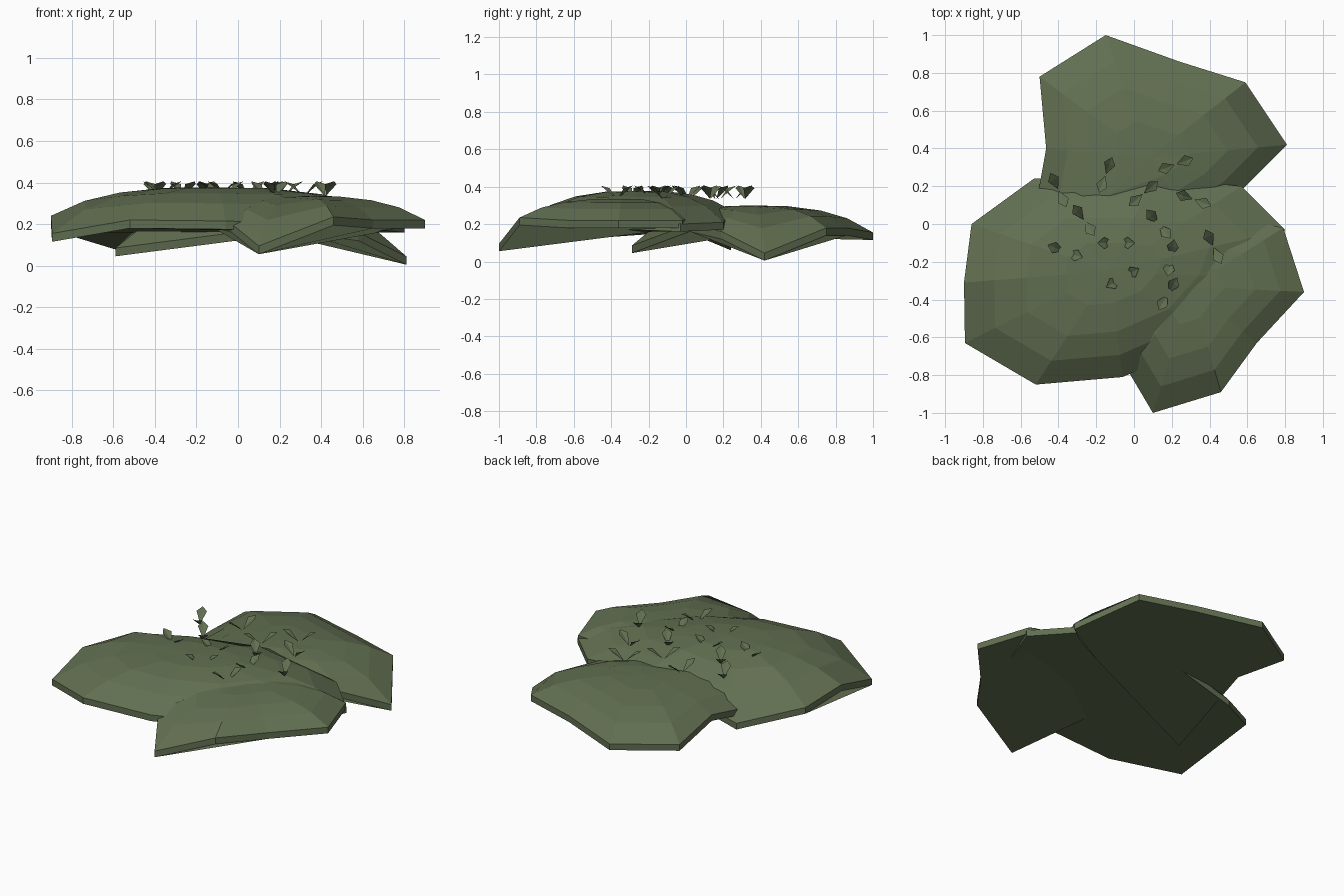
import bpy, bmesh, math
from mathutils import Vector

if "Cube" in bpy.data.objects:
    bpy.data.objects.remove(bpy.data.objects["Cube"])

green = bpy.data.materials.new("moss_green")
green.diffuse_color = (0.122, 0.16, 0.083, 1)
green.use_nodes = True
green.node_tree.nodes["Principled BSDF"].inputs["Base Color"].default_value = green.diffuse_color


def finish(name, bm):
    me = bpy.data.meshes.new(name)
    bm.to_mesh(me)
    bm.free()
    me.materials.append(green)
    ob = bpy.data.objects.new(name, me)
    bpy.context.collection.objects.link(ob)


# Dome: rings shrink from an irregular rim to a peak, with a thin lip and flat base
def cap(name, peak, rim, thick=0.04):
    bm = bmesh.new()
    peak = Vector(peak)
    n = len(rim)
    rings = []
    for r, d in [(1, 1), (0.79, 0.48), (0.57, 0.19), (0.3, 0.03)]:  # radius, drop
        ring = []
        for p in rim:
            v = Vector(p) - peak
            ring.append(bm.verts.new(peak + Vector((v.x * r, v.y * r, v.z * d))))
        rings.append(ring)
    top = bm.verts.new(peak)
    low = [bm.verts.new((x, y, z - thick)) for x, y, z in rim]
    for i in range(n):
        j = (i + 1) % n
        for a, b in zip([low] + rings, rings):
            bm.faces.new((a[i], a[j], b[j], b[i]))
        bm.faces.new((rings[-1][i], rings[-1][j], top))
    bm.faces.new(low)
    bmesh.ops.recalc_face_normals(bm, faces=bm.faces)
    finish(name, bm)


cap("left_cap", (-0.13, -0.25, 0.378), [
    (-.9, -.31, .24), (-.895, -.63, .155), (-.52, -.85, .22), (-.06, -.81, .215),
    (.42, -.6, .2), (.7, -.29, .21), (.8, -.03, .2), (.57, .2, .21),
    (.1, .25, .27), (-.53, .24, .1), (-.86, 0, .2)])
cap("right_cap", (0.3, -0.33, 0.337), [
    (.9, -.36, .22), (.65, -.63, .22), (.46, -.89, .235), (.1, -1, .095),
    (-.03, -.78, .2), (-.15, -.45, .24), (-.1, -.1, .25), (.3, 0, .255),
    (.65, .01, .23), (.79, -.02, .22)])
cap("back_cap", (0.08, 0.35, 0.3), [
    (-.15, 1, .155), (.24, .86, .18), (.59, .75, .18), (.81, .42, .045),
    (.58, .19, .16), (.3, .02, .2), (-.59, -.29, .085),
    (-.465, .4, .2), (-.5, .78, .16)])

# Sprouts: pairs of folded kite leaflets, (x, y, angle)
sprouts = [(-.15, .26, 70), (.22, .315, 20), (.05, .16, 40), (.315, .13, -20),
           (-.4, .18, -65), (-.265, .02, -55), (.13, 0, -50), (.42, -.12, -65),
           (.195, -.18, 80), (.18, -.37, 60), (-.365, -.145, -20),
           (-.095, -.1, 0), (-.06, -.285, 30)]
bm = bmesh.new()
for x, y, ang in sprouts:
    for turn in (0, 180):
        a = math.radians(ang + turn)
        pts = [(0.005, 0, .335), (0.062, -.031, .392), (0.1, 0, .406),
               (0.062, .031, .392), (0.06, 0, .38)]
        b, r, t, l, m = [bm.verts.new((x + u * math.cos(a) - w * math.sin(a),
                                       y + u * math.sin(a) + w * math.cos(a), z))
                         for u, w, z in pts]
        for f in ((b, r, m), (r, t, m), (t, l, m), (l, b, m)):
            bm.faces.new(f)
finish("sprout_leaves", bm)
